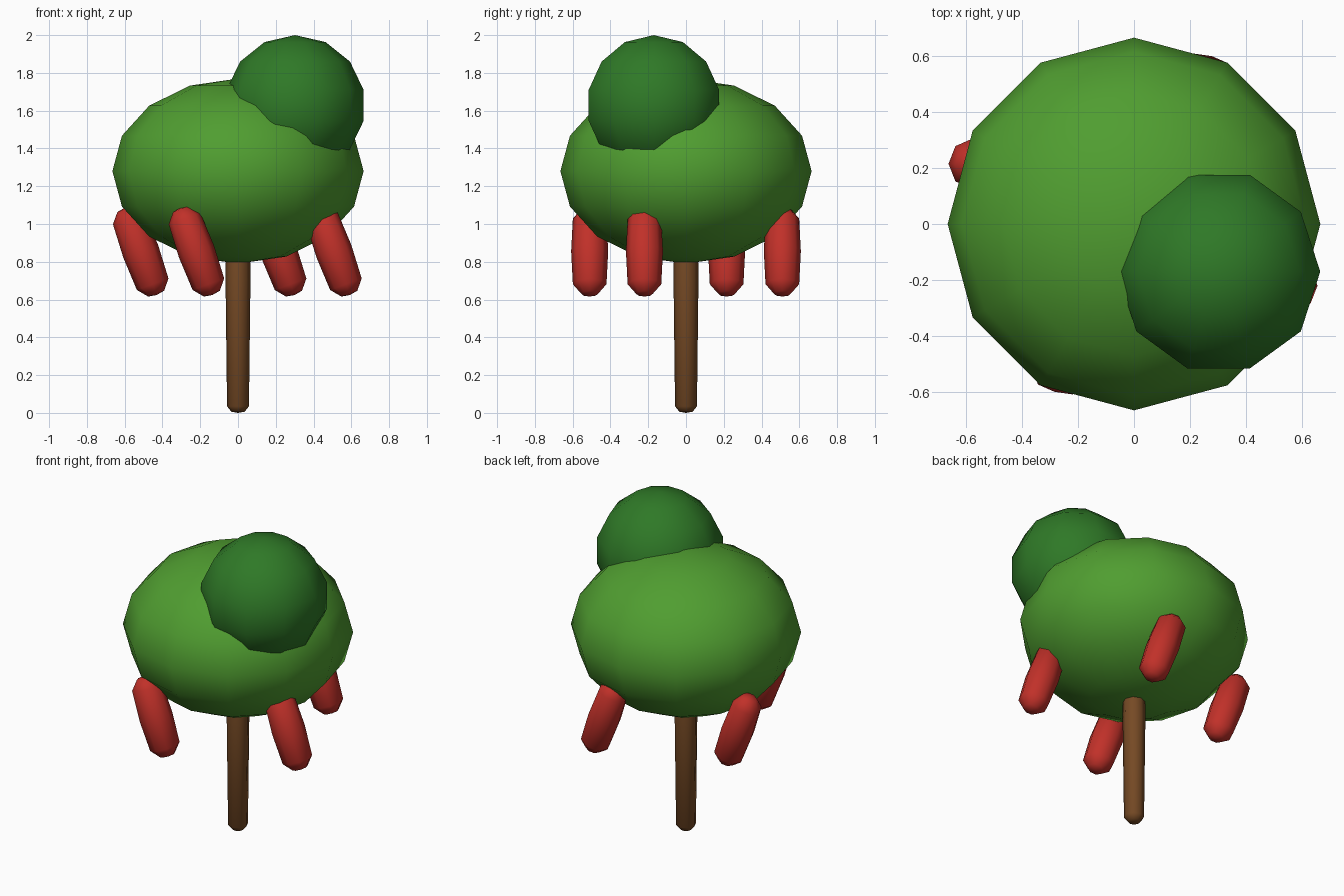
import bpy, bmesh, math
from mathutils import Matrix

if "Cube" in bpy.data.objects:
    bpy.data.objects.remove(bpy.data.objects["Cube"])


def material(name, rgb):
    m = bpy.data.materials.new(name)
    m.diffuse_color = (*rgb, 1)
    m.use_nodes = True
    m.node_tree.nodes["Principled BSDF"].inputs["Base Color"].default_value = m.diffuse_color
    return m


LEAF = material("leaf green", (0.08, 0.34, 0.03))
DARK = material("dark green", (0.028, 0.19, 0.02))
RED = material("red", (0.53, 0.03, 0.022))
BARK = material("brown", (0.18, 0.068, 0.018))


def lathe(name, profile, segments, mat, loc, tilt=0):
    """Turn (radius, z) points, bottom to top, around z; the ends are poles."""
    bm = bmesh.new()
    rings = []
    for r, z in profile[1:-1]:
        rings.append([bm.verts.new((r * math.cos(math.tau * i / segments),
                                    r * math.sin(math.tau * i / segments), z))
                      for i in range(segments)])
    bottom = bm.verts.new((0, 0, profile[0][1]))
    top = bm.verts.new((0, 0, profile[-1][1]))
    for i in range(segments):
        j = (i + 1) % segments
        bm.faces.new((bottom, rings[0][j], rings[0][i]))
        bm.faces.new((top, rings[-1][i], rings[-1][j]))
        for a, b in zip(rings, rings[1:]):
            bm.faces.new((a[i], a[j], b[j], b[i]))
    bm.transform(Matrix.Rotation(tilt, 4, 'Y'))
    bmesh.ops.recalc_face_normals(bm, faces=bm.faces)
    for f in bm.faces:
        f.smooth = True
    mesh = bpy.data.meshes.new(name)
    bm.to_mesh(mesh)
    bm.free()
    mesh.materials.append(mat)
    ob = bpy.data.objects.new(name, mesh)
    ob.location = loc
    bpy.context.collection.objects.link(ob)
    return ob


def ball(radius, height, rings):
    """Half-circle profile of an ellipsoid."""
    return [(radius * math.sin(math.pi * k / rings),
             -height * math.cos(math.pi * k / rings)) for k in range(rings + 1)]


# Trunk, running up into the crown
lathe("trunk", [(0, 0), (0.035, 0.006), (0.058, 0.035), (0.066, 0.7),
                (0.058, 1.365), (0.035, 1.394), (0, 1.4)], 8, BARK, (0, 0, 0))

# Wide main crown and the small ball on its front right shoulder
lathe("main_crown", ball(0.665, 0.49, 8), 12, LEAF, (0, 0, 1.28))
lathe("small_crown", ball(0.372, 0.372, 7), 10, DARK, (0.302, -0.17, 1.628))

# Four tilted hanging pods, a quarter turn apart, all leaning the same way
pod = [(0, -0.246), (0.045, -0.238), (0.089, -0.185), (0.098, 0),
       (0.089, 0.185), (0.045, 0.238), (0, 0.246)]
for n, (x, y) in enumerate([(-0.515, 0.215), (-0.22, -0.51), (0.508, -0.22), (0.215, 0.51)]):
    lathe(f"hanging_pod_{n + 1}", pod, 8, RED, (x, y, 0.855), -math.radians(20))
